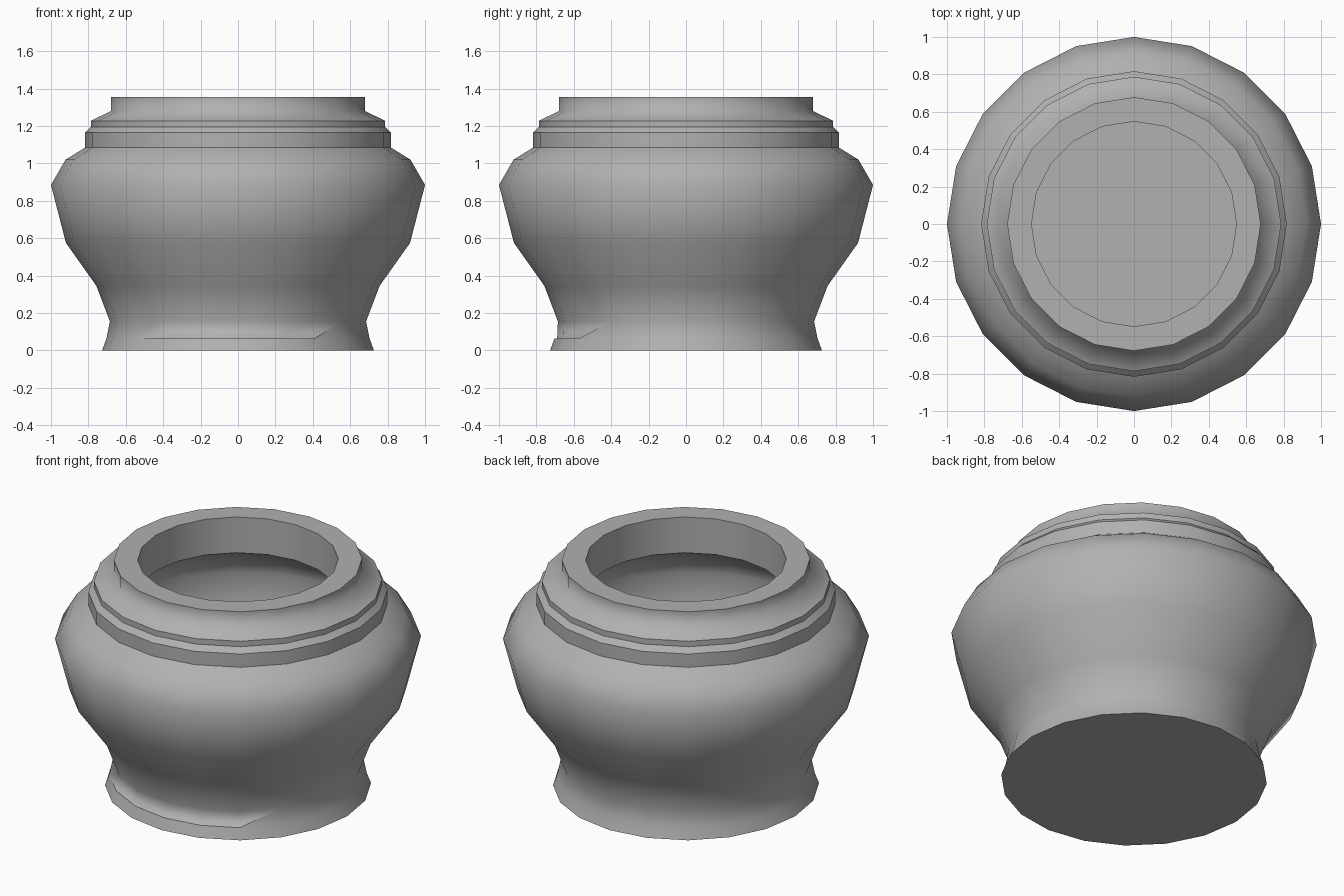
import bpy, bmesh, math

if "Cube" in bpy.data.objects:
    bpy.data.objects.remove(bpy.data.objects["Cube"])

SIDES = 20
# (radius, height, sharp ring) from foot to rim, then down inside the hollow
PROFILE = [
    (0.727, 0.0, True), (0.703, 0.065, False), (0.703, 0.065, False),
    (0.685, 0.155, False), (0.757, 0.345, False), (0.92, 0.575, False),
    (1.0, 0.885, False), (0.922, 1.02, False), (0.817, 1.085, True),
    (0.817, 1.165, True), (0.787, 1.195, True), (0.787, 1.228, True),
    (0.678, 1.28, False), (0.678, 1.355, True), (0.548, 1.355, True),
    (0.548, 1.14, True), (0.80, 1.0, False), (0.88, 0.87, False),
    (0.80, 0.58, False), (0.64, 0.36, False), (0.565, 0.16, True),
]
DENT_RING = 2      # upper copy of the foot ring, pushed in at the front
DENT_DEPTH = 0.014
DENT_END = 17      # side where the front ledge ends in a slanted step

bm = bmesh.new()
rings = []
for k, (r, z, _) in enumerate(PROFILE):
    ring = []
    for i in range(SIDES):
        a = 2 * math.pi * i / SIDES
        rr = r
        # shallow ledge on the front of the foot
        if k == DENT_RING and -math.sin(a) > 0.8:
            rr -= DENT_DEPTH
        ring.append(bm.verts.new((rr * math.cos(a), rr * math.sin(a), z)))
    rings.append(ring)

# walls between neighbouring rings
for k, (lo, hi) in enumerate(zip(rings, rings[1:])):
    for i in range(SIDES):
        j = (i + 1) % SIDES
        if i == DENT_END and k in (1, 2):
            continue
        bm.faces.new((lo[i], lo[j], hi[j], hi[i]))

# slanted end of the front ledge
i, j = DENT_END, DENT_END + 1
outer, inner, above = rings[1], rings[2], rings[3]
bm.faces.new((inner[i], above[j], above[i]))
bm.faces.new((outer[i], outer[j], above[j]))
bm.faces.new((outer[i], above[j], inner[i]))
bm.edges.get((outer[i], above[j])).smooth = False

# base and inside floor
bm.faces.new(rings[0][::-1])
bm.faces.new(rings[-1])

for f in bm.faces:
    f.smooth = True

# crisp rings on the collar, rim, base and ledge, soft everywhere else
for k, (ring, p) in enumerate(zip(rings, PROFILE)):
    for i in range(SIDES):
        a, b = ring[i], ring[(i + 1) % SIDES]
        ledge = k == 1 and 12 <= i < DENT_END
        if p[2] or ledge:
            bm.edges.get((a, b)).smooth = False

bmesh.ops.remove_doubles(bm, verts=bm.verts, dist=0.0005)
bmesh.ops.recalc_face_normals(bm, faces=bm.faces)

mesh = bpy.data.meshes.new("pot")
bm.to_mesh(mesh)
bm.free()
pot = bpy.data.objects.new("pot", mesh)
bpy.context.collection.objects.link(pot)

# dark grey stoneware
clay = bpy.data.materials.new("dark_grey")
clay.diffuse_color = (0.44, 0.44, 0.44, 1)
clay.use_nodes = True
clay.node_tree.nodes["Principled BSDF"].inputs["Base Color"].default_value = clay.diffuse_color
mesh.materials.append(clay)
